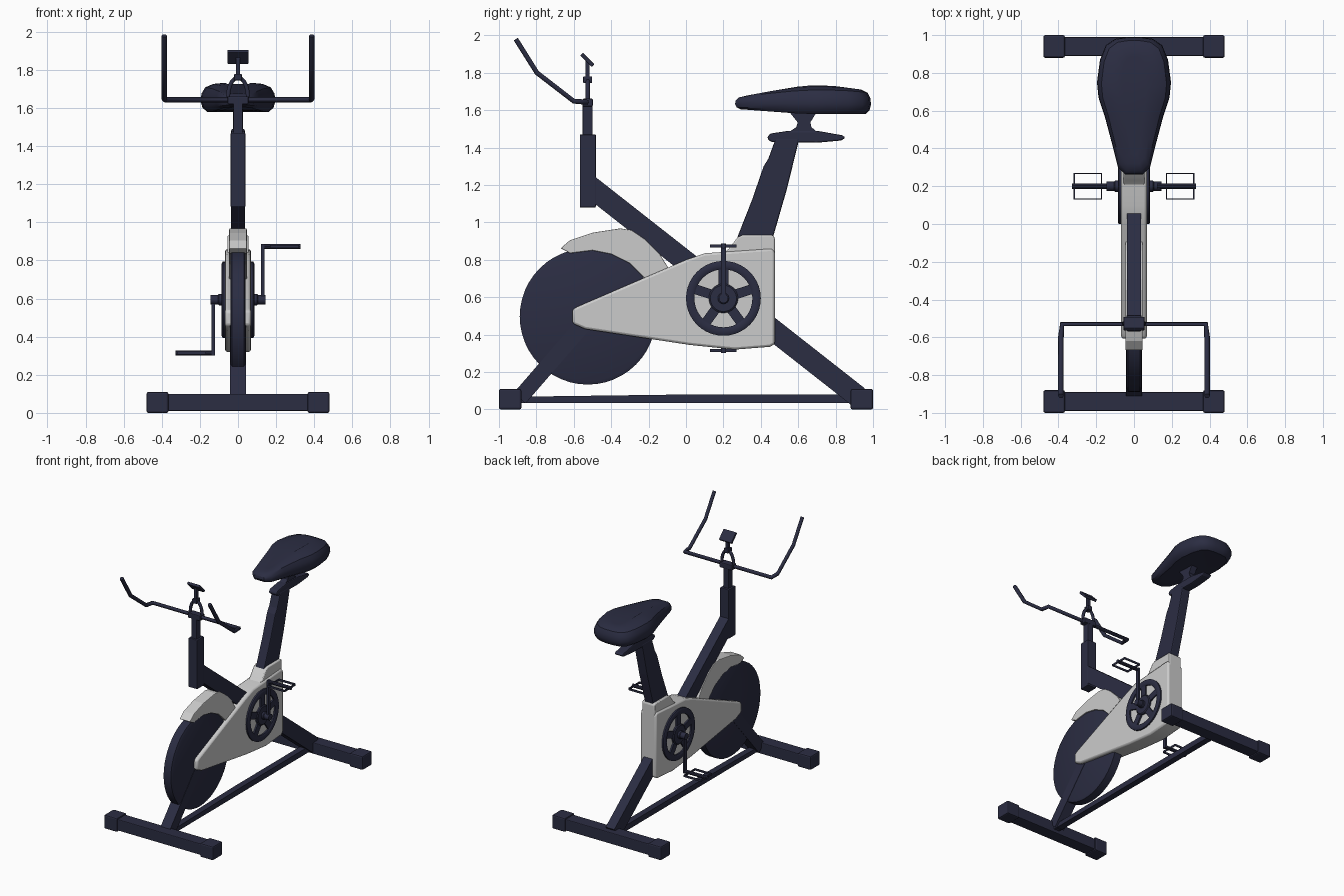
import bpy, bmesh, math
from mathutils import Vector

if "Cube" in bpy.data.objects:
    bpy.data.objects.remove(bpy.data.objects["Cube"])

navy = bpy.data.materials.new("navy")
navy.diffuse_color = (0.024, 0.026, 0.055, 1)
navy.use_nodes = True
navy.node_tree.nodes["Principled BSDF"].inputs["Base Color"].default_value = navy.diffuse_color


def finish(name, bm, dark=True, bevel=0.0, smooth=False):
    bmesh.ops.recalc_face_normals(bm, faces=bm.faces[:])
    me = bpy.data.meshes.new(name)
    bm.to_mesh(me)
    bm.free()
    ob = bpy.data.objects.new(name, me)
    bpy.context.collection.objects.link(ob)
    if dark:
        me.materials.append(navy)
    if bevel:
        m = ob.modifiers.new("bevel", 'BEVEL')
        m.width, m.segments, m.limit_method = bevel, 2, 'ANGLE'
    if smooth:
        bpy.ops.object.select_all(action='DESELECT')
        ob.select_set(True)
        bpy.context.view_layer.objects.active = ob
        bpy.ops.object.shade_smooth_by_angle(angle=math.radians(35))
    return ob


def loft(name, rings, closed=False, **kw):
    """Bridge rings of points; cap the ends or close into a loop."""
    bm = bmesh.new()
    vs = [[bm.verts.new(p) for p in r] for r in rings]
    n = len(vs[0])
    for a, b in zip(vs, vs[1:] + (vs[:1] if closed else [])):
        for i in range(n):
            j = (i + 1) % n
            bm.faces.new((a[i], a[j], b[j], b[i]))
    if not closed:
        bm.faces.new(vs[0])
        bm.faces.new(vs[-1])
    return finish(name, bm, **kw)


def prism(name, profile, x0, x1, **kw):
    """Side profile of (y, z) extruded across x."""
    return loft(name, [[(x, y, z) for y, z in profile] for x in (x0, x1)], **kw)


def box(name, x0, x1, y0, y1, z0, z1, **kw):
    return prism(name, [(y0, z0), (y1, z0), (y1, z1), (y0, z1)], x0, x1, **kw)


def beam(name, a, b, half_x, thick, **kw):
    """Straight bar in the side plane from (y, z) a to b."""
    a, b = Vector(a), Vector(b)
    d = (b - a).normalized()
    n = Vector((-d.y, d.x)) * thick / 2
    return prism(name, [a + n, b + n, b - n, a - n], -half_x, half_x, **kw)


def lathe(name, section, cy, cz, n=40, closed=True, **kw):
    """Revolve (x, radius) section about an x axis through (cy, cz)."""
    rings = [[(x, cy + r * math.cos(k * math.tau / n), cz + r * math.sin(k * math.tau / n))
              for k in range(n)] for x, r in section]
    return loft(name, rings, closed=closed, smooth=True, **kw)


def tube(name, pts, r):
    cu = bpy.data.curves.new(name, 'CURVE')
    cu.dimensions, cu.bevel_depth, cu.bevel_resolution, cu.use_fill_caps = '3D', r, 1, True
    sp = cu.splines.new('POLY')
    sp.points.add(len(pts) - 1)
    for p, c in zip(sp.points, pts):
        p.co = (*c, 1)
    cu.materials.append(navy)
    ob = bpy.data.objects.new(name, cu)
    bpy.context.collection.objects.link(ob)


# Feet with end caps
for word, y in (("front", -0.94), ("rear", 0.94)):
    box(word + "_foot", -0.38, 0.38, y - 0.05, y + 0.05, 0.01, 0.1, bevel=0.006)
    for side, s in (("left", -1), ("right", 1)):
        box(f"{word}_foot_cap_{side}", s * 0.365, s * 0.48, y - 0.06, y + 0.06, 0, 0.11, bevel=0.01)

# Frame
prism("floor_bar", [(-0.9, 0.035), (0.9, 0.035), (0.9, 0.08), (0, 0.08), (-0.9, 0.068)], -0.025, 0.025)
beam("main_beam", (-0.52, 1.198), (0.92, 0.068), 0.038, 0.115)
beam("front_leg", (-0.5, 0.51), (-0.89, 0.06), 0.042, 0.085)
box("front_post", -0.039, 0.039, -0.568, -0.482, 1.08, 1.47, bevel=0.005)
box("handlebar_stem", -0.024, 0.024, -0.553, -0.5, 1.45, 1.66, bevel=0.004)

# Flywheel and fender
lathe("flywheel", [(-0.04, 0.345), (-0.032, 0.364), (0.032, 0.364), (0.04, 0.345)],
      -0.525, 0.497, n=48, closed=False)
prism("fender", [(-0.67, 0.862), (-0.62, 0.905), (-0.5, 0.945), (-0.35, 0.968), (-0.29, 0.958),
                 (-0.22, 0.91), (-0.14, 0.83), (-0.09, 0.75), (-0.1, 0.7), (-0.22, 0.7),
                 (-0.3, 0.78), (-0.4, 0.83), (-0.5, 0.85), (-0.62, 0.835)],
      -0.046, 0.046, dark=False, bevel=0.005)

# Drive housing
prism("housing", [(-0.607, 0.535), (-0.607, 0.46), (-0.54, 0.43), (0.02, 0.345), (0.26, 0.32),
                  (0.45, 0.335), (0.475, 0.35), (0.475, 0.84), (0.46, 0.86), (0.1, 0.835),
                  (0.0, 0.8), (-0.58, 0.55)],
      -0.068, 0.068, dark=False, bevel=0.014, smooth=True)
prism("housing_collar", [(0.18, 0.82), (0.23, 0.86), (0.275, 0.92), (0.3, 0.932), (0.465, 0.932),
                         (0.475, 0.92), (0.475, 0.8)],
      -0.056, 0.056, dark=False, bevel=0.012, smooth=True)

# Chain wheels, cranks and pedals
cy, cz = 0.2, 0.594
for side, s in (("left", -1), ("right", 1)):
    lathe("chainwheel_rim_" + side, [(s * 0.06, 0.155), (s * 0.08, 0.155), (s * 0.086, 0.165),
                                     (s * 0.086, 0.19), (s * 0.08, 0.2), (s * 0.06, 0.2)], cy, cz)
    lathe("chainwheel_hub_" + side, [(s * 0.06, 0.078), (s * 0.08, 0.078), (s * 0.086, 0.07)],
          cy, cz, closed=False)
    for k in range(5):
        a = math.radians(90 + 72 * k)
        c, d = math.cos(a), math.sin(a)
        prism(f"chainwheel_spoke_{side}_{k}",
              [(cy + r * c - w * d, cz + r * d + w * c)
               for r, w in ((0.06, -0.026), (0.165, -0.026), (0.165, 0.026), (0.06, 0.026))],
              s * 0.06, s * 0.08)
    lathe("crank_axle_" + side, [(s * 0.06, 0.03), (s * 0.1, 0.03), (s * 0.105, 0.025),
                                 (s * 0.145, 0.025)], cy, cz, n=16, closed=False)
    pz = cz + s * 0.28
    box("crank_arm_" + side, s * 0.122, s * 0.138, cy - 0.014, cy + 0.014, cz, pz + s * 0.012)
    lathe("pedal_axle_" + side, [(s * 0.122, 0.014), (s * 0.328, 0.014)], cy, pz, n=10, closed=False)
    for i, x in enumerate((0.172, 0.316)):
        box(f"pedal_end_{side}_{i}", s * (x - 0.003), s * (x + 0.003), cy - 0.07, cy + 0.07,
            pz - 0.008, pz + 0.008)
    for i, y in enumerate((cy - 0.068, cy + 0.068)):
        box(f"pedal_edge_{side}_{i}", s * 0.172, s * 0.316, y - 0.003, y + 0.003, pz - 0.008, pz + 0.008)

# Handlebar: one crossbar with a forward grip on each side
half = [(0.387, -0.91, 1.98), (0.387, -0.797, 1.8), (0.387, -0.6, 1.648), (0.38, -0.53, 1.643)]
tube("handlebar", half + [(-x, y, z) for x, y, z in reversed(half)], 0.015)
box("handlebar_clamp", -0.055, 0.055, -0.553, -0.498, 1.62, 1.662, bevel=0.006)

# Console on an arched bracket
tube("console_arch", [(0.052 * math.cos(a), -0.525, 1.66 + 0.1 * math.sin(a))
                      for a in (k * math.pi / 10 for k in range(11))], 0.012)
box("console_arch_top", -0.02, 0.02, -0.55, -0.502, 1.745, 1.78, bevel=0.004)
box("console_stem", -0.011, 0.011, -0.537, -0.515, 1.76, 1.865)
beam("console", (-0.558, 1.9), (-0.497, 1.838), 0.055, 0.02, bevel=0.003)

# Seat post, slider and clamp
prism("seat_post", [(0.26, 0.88), (0.28, 0.935), (0.353, 1.12), (0.415, 1.3), (0.44, 1.34),
                    (0.48, 1.45), (0.606, 1.45), (0.54, 1.18), (0.465, 0.92), (0.45, 0.88)],
      -0.038, 0.038, bevel=0.008)
prism("seat_slider", [(0.435, 1.457), (0.45, 1.475), (0.55, 1.49), (0.7, 1.49), (0.84, 1.465),
                      (0.852, 1.452), (0.83, 1.438), (0.7, 1.426), (0.46, 1.43), (0.44, 1.44)],
      -0.036, 0.036, bevel=0.008)
prism("seat_clamp", [(0.545, 1.48), (0.59, 1.51), (0.597, 1.535), (0.545, 1.6), (0.705, 1.6),
                     (0.665, 1.535), (0.67, 1.51), (0.705, 1.48)], -0.026, 0.026)

# Seat: teardrop outline stacked into a rounded cushion
outline = [(0.045, 0.262), (0.085, 0.3), (0.115, 0.42), (0.155, 0.57), (0.188, 0.67), (0.196, 0.75),
           (0.18, 0.87), (0.15, 0.945), (0.1, 0.98), (0.04, 0.989)]
outline += [(-x, y) for x, y in reversed(outline)]


def seat_ring(scale, t):
    ring = []
    for x, y in outline:
        u = (y - 0.262) / 0.727
        low = 1.605 - 0.025 * min(1, u * 2)
        high = 1.68 + 0.053 * math.sin(min(u, 1) * 2.4)
        y = 0.64 + (y - 0.64) * (1 - (1 - scale) * 0.45)
        ring.append((x * scale, y, low + (high - low) * t))
    return ring


loft("seat", [seat_ring(s, t) for s, t in ((0.5, 0.03), (0.82, 0), (0.95, 0.14), (1, 0.36), (0.98, 0.62),
                                           (0.88, 0.84), (0.66, 0.96), (0.35, 1))], smooth=True)
